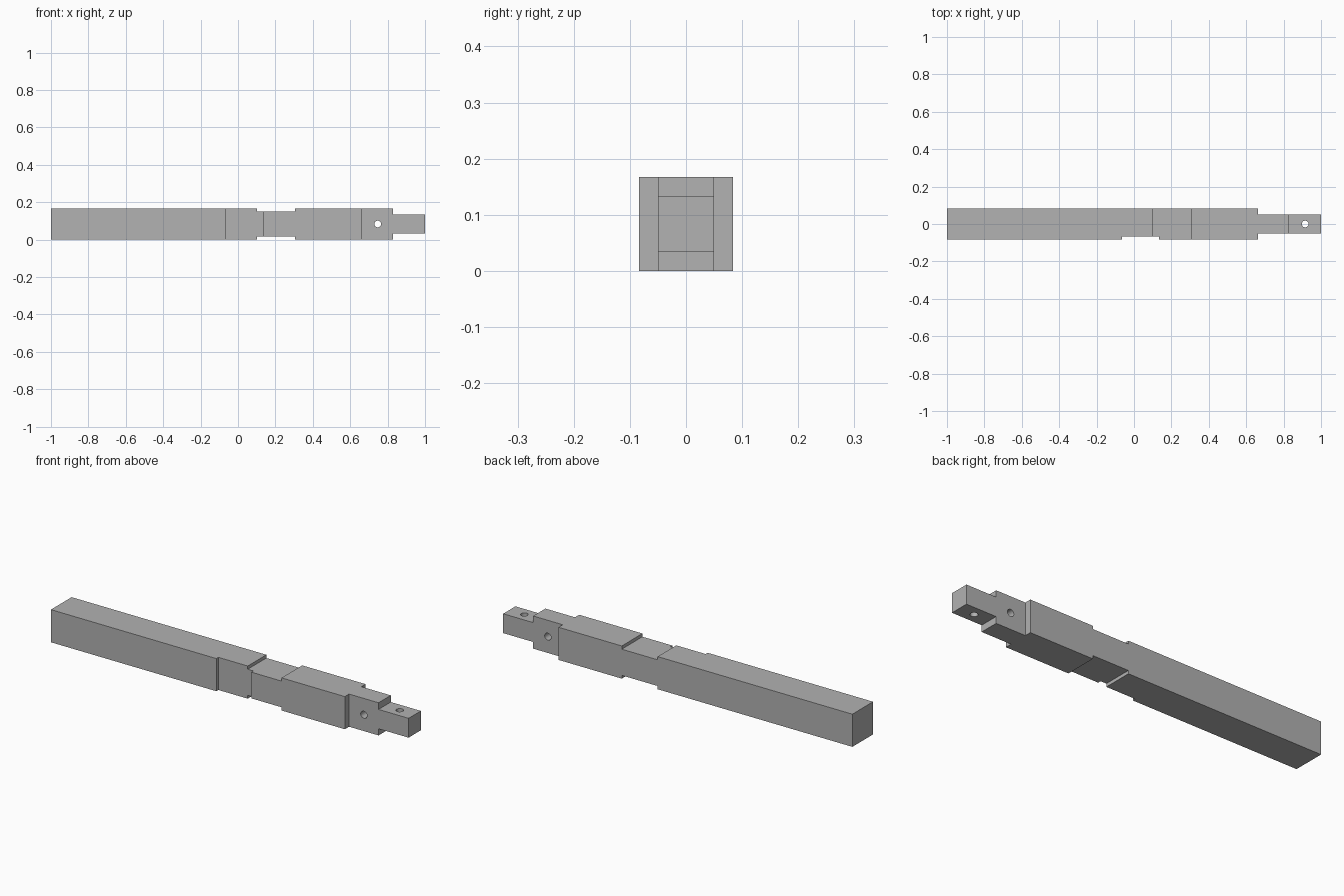
import bpy
import math
from mathutils import Vector

cube = bpy.data.objects.get("Cube")
if cube:
    bpy.data.objects.remove(cube, do_unlink=True)

W = 0.167            # section of the timber
H = W / 2
T = 0.0495           # half thickness of the tenons
D = 0.0165           # depth of the shallow housings
R = 0.018            # peg hole radius
OVER = 0.05          # how far cutters overshoot the timber

grey = bpy.data.materials.new("timber_grey")
grey.use_nodes = True
colour = (0.445, 0.445, 0.445, 1)
grey.diffuse_color = colour
grey.node_tree.nodes["Principled BSDF"].inputs["Base Color"].default_value = colour


def box(name, x, y, z):
    """Box from three (low, high) ranges."""
    centre = Vector([(a + b) / 2 for a, b in (x, y, z)])
    bpy.ops.mesh.primitive_cube_add(size=1, location=centre)
    ob = bpy.context.object
    ob.name = name
    ob.scale = [b - a for a, b in (x, y, z)]
    bpy.ops.object.transform_apply(location=True, rotation=False, scale=True)
    ob.data.materials.append(grey)
    return ob


def peg(name, location, rotation):
    bpy.ops.mesh.primitive_cylinder_add(vertices=32, radius=R, depth=2 * W,
                                        location=location, rotation=rotation)
    ob = bpy.context.object
    ob.name = name
    ob.data.materials.append(grey)
    return ob


def cut(target, cutter):
    mod = target.modifiers.new(cutter.name, "BOOLEAN")
    mod.operation = "DIFFERENCE"
    mod.solver = "EXACT"
    mod.object = cutter
    bpy.context.view_layer.objects.active = target
    bpy.ops.object.modifier_apply(modifier=mod.name)
    bpy.data.objects.remove(cutter, do_unlink=True)


beam = box("timber_beam", (-1, 1), (-H, H), (0, W))
full_y = (-H - OVER, H + OVER)
full_z = (-OVER, W + OVER)

# Housing across the front face
cut(beam, box("front_housing", (-0.064, 0.135), (-H - OVER, -H + D), full_z))

# Matching cuts on opposite faces: housings, wide tenon and stub tenon
for s in (-1, 1):
    def side(near, centre):
        return tuple(sorted((centre + s * near, centre + s * (H + OVER))))
    cut(beam, box("top_bottom_housing", (0.102, 0.305), full_y, side(H - D, H)))
    cut(beam, box("wide_tenon_cheek", (0.663, 1 + OVER), side(T, 0), full_z))
    cut(beam, box("stub_tenon_cheek", (0.83, 1 + OVER), full_y, side(T, H)))

# Peg holes through the tenons
cut(beam, peg("wide_tenon_hole", (0.747, 0, H), (math.pi / 2, 0, 0)))
cut(beam, peg("stub_tenon_hole", (0.915, 0, H), (0, 0, 0)))

# Smooth hole walls, sharp timber edges
bpy.ops.object.select_all(action="DESELECT")
beam.select_set(True)
bpy.context.view_layer.objects.active = beam
bpy.ops.object.shade_smooth_by_angle(angle=math.radians(30))
